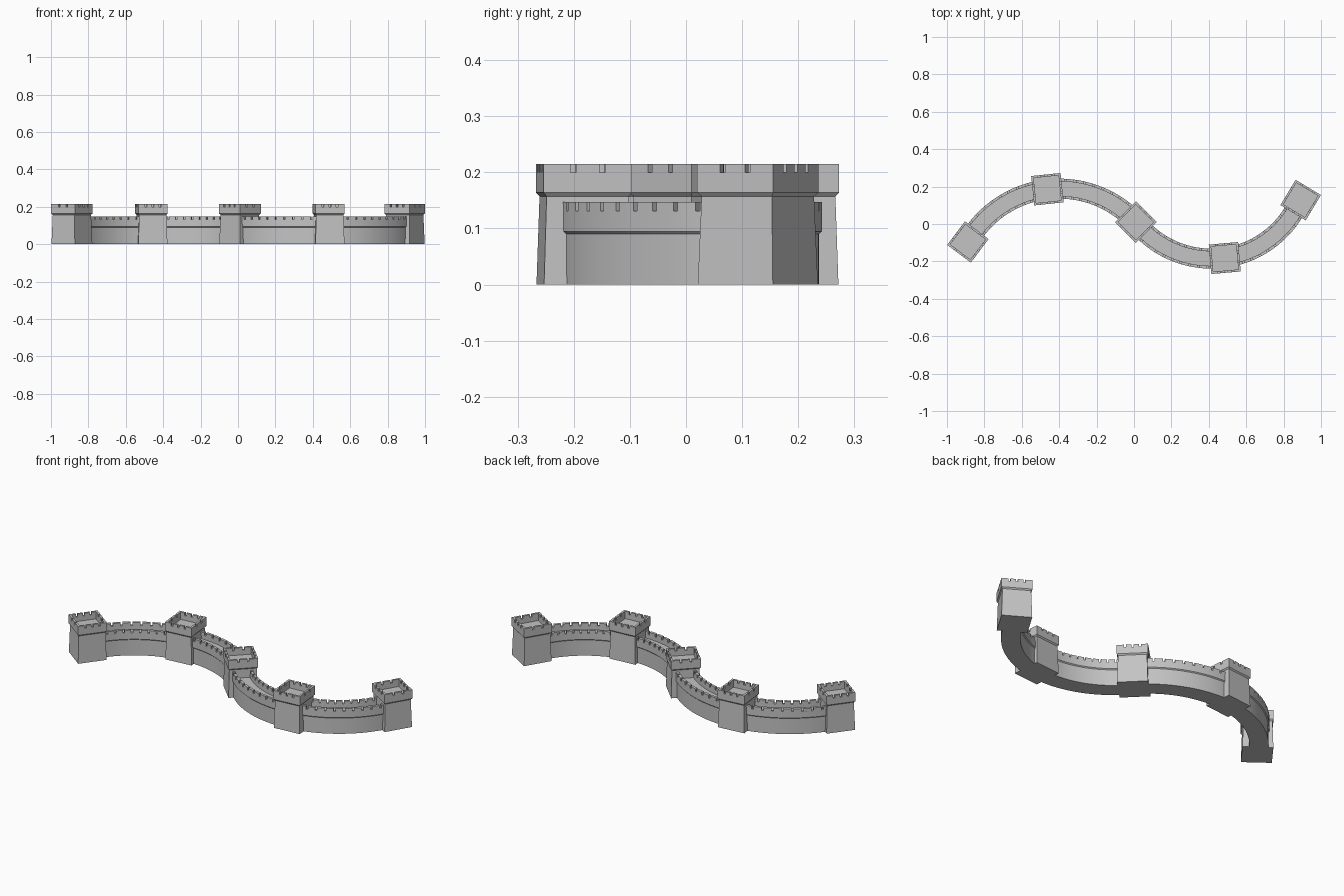
import bpy, bmesh
from math import radians, cos, sin
from mathutils import Matrix

cube = bpy.data.objects.get("Cube")
if cube:
    bpy.data.objects.remove(cube, do_unlink=True)

stone = bpy.data.materials.new("grey_stone")
GREY = (0.55, 0.55, 0.55, 1)
stone.diffuse_color = GREY
stone.use_nodes = True
bsdf = stone.node_tree.nodes["Principled BSDF"]
bsdf.inputs["Base Color"].default_value = GREY
bsdf.inputs["Roughness"].default_value = 0.9


def finish(bm, name, smooth=False):
    bmesh.ops.recalc_face_normals(bm, faces=bm.faces)
    mesh = bpy.data.meshes.new(name)
    bm.to_mesh(mesh)
    bm.free()
    mesh.materials.append(stone)
    obj = bpy.data.objects.new(name, mesh)
    bpy.context.collection.objects.link(obj)
    if smooth:
        bpy.ops.object.select_all(action='DESELECT')
        obj.select_set(True)
        bpy.context.view_layer.objects.active = obj
        bpy.ops.object.shade_smooth_by_angle(angle=radians(25))
    return obj


def loft(bm, rings, cap=True):
    """Join closed loops of points into a skin, with end caps."""
    loops = [[bm.verts.new(p) for p in ring] for ring in rings]
    n = len(loops[0])
    for a, b in zip(loops, loops[1:]):
        for i in range(n):
            j = (i + 1) % n
            bm.faces.new((a[i], a[j], b[j], b[i]))
    if cap:
        bm.faces.new(loops[0])
        bm.faces.new(loops[-1])


def box(bm, x0, x1, y0, y1, z0, z1):
    loft(bm, [[(x0, y0, z), (x1, y0, z), (x1, y1, z), (x0, y1, z)] for z in (z0, z1)])


# Towers: tapered body, flared parapet, sunken floor, notched rim
HALF, RIM, NOTCH_Z, TOP = 0.079, 0.012, 0.2, 0.215


def merlon_spans(end, notches):
    gap, step = 0.005, 0.052 if notches == 2 else 0.038
    centres = [(i - (notches - 1) / 2) * step for i in range(notches)]
    starts = [-end] + [c + gap for c in centres]
    stops = [c - gap for c in centres] + [end]
    return zip(starts, stops)


def tower(name, x, y, turn, notches_long, notches_across):
    bm = bmesh.new()
    inner = HALF - RIM
    profile = [(0.078, 0), (0.073, 0.157), (HALF, 0.164), (HALF, NOTCH_Z),
               (inner, NOTCH_Z), (inner, 0.173)]
    loft(bm, [[(-h, -h, z), (h, -h, z), (h, h, z), (-h, h, z)] for h, z in profile])
    for side in (-1, 1):
        lo, hi = sorted((side * inner, side * HALF))
        for a, b in merlon_spans(HALF, notches_long):
            box(bm, a, b, lo, hi, NOTCH_Z, TOP)
        for a, b in merlon_spans(inner, notches_across):
            box(bm, lo, hi, a, b, NOTCH_Z, TOP)
    obj = finish(bm, name)
    obj.matrix_world = Matrix.Translation((x, y, 0)) @ Matrix.Rotation(radians(turn), 4, 'Z')


tower("right_end_tower", -0.888, -0.096, 53, 3, 2)
tower("right_middle_tower", -0.463, 0.186, 6, 3, 2)
tower("centre_tower", 0.01, 0.01, -45, 3, 2)
tower("left_middle_tower", 0.485, -0.182, 5, 3, 2)
tower("left_end_tower", 0.891, 0.128, 59, 2, 3)


# Curved walls: one cross-section swept round an arc, with rows of merlons
def sweep(bm, section, cx, cy, radius, a0, a1, steps):
    rings = []
    for i in range(steps + 1):
        a = radians(a0 + (a1 - a0) * i / steps)
        rings.append([(cx + (radius + r) * cos(a), cy + (radius + r) * sin(a), z)
                      for r, z in section])
    loft(bm, rings)


BODY, EDGE, LIP = 0.0485, 0.0535, 0.0385
WALL_NOTCH, WALL_TOP, WALK = 0.131, 0.147, 0.108
half_section = [(BODY, 0), (BODY, 0.09), (EDGE, 0.095), (EDGE, WALL_NOTCH),
                (LIP, WALL_NOTCH), (LIP, WALK)]
wall_section = half_section + [(-r, z) for r, z in reversed(half_section)]


def wall(name, cx, cy, radius, a0, a1):
    a0, a1 = a0 + 5, a1 - 5
    bm = bmesh.new()
    sweep(bm, wall_section, cx, cy, radius, a0, a1, 24)
    count = round((a1 - a0) / 5)
    pitch = (a1 - a0) / count
    for side in (-1, 1):
        block = [(side * r, z) for r, z in ((EDGE, WALL_NOTCH), (EDGE, WALL_TOP),
                                            (LIP, WALL_TOP), (LIP, WALL_NOTCH))]
        for i in range(count):
            start = a0 + i * pitch
            sweep(bm, block, cx, cy, radius, start + 0.5, start + pitch - 0.5, 2)
    finish(bm, name, smooth=True)


wall("right_outer_wall", -0.40, -0.371, 0.56, 96.7, 151)
wall("right_inner_wall", -0.40, -0.371, 0.56, 43, 96.7)
wall("left_inner_wall", 0.4135, 0.33, 0.515, 218.4, 277.8)
wall("left_outer_wall", 0.4135, 0.33, 0.515, 277.8, 337)
